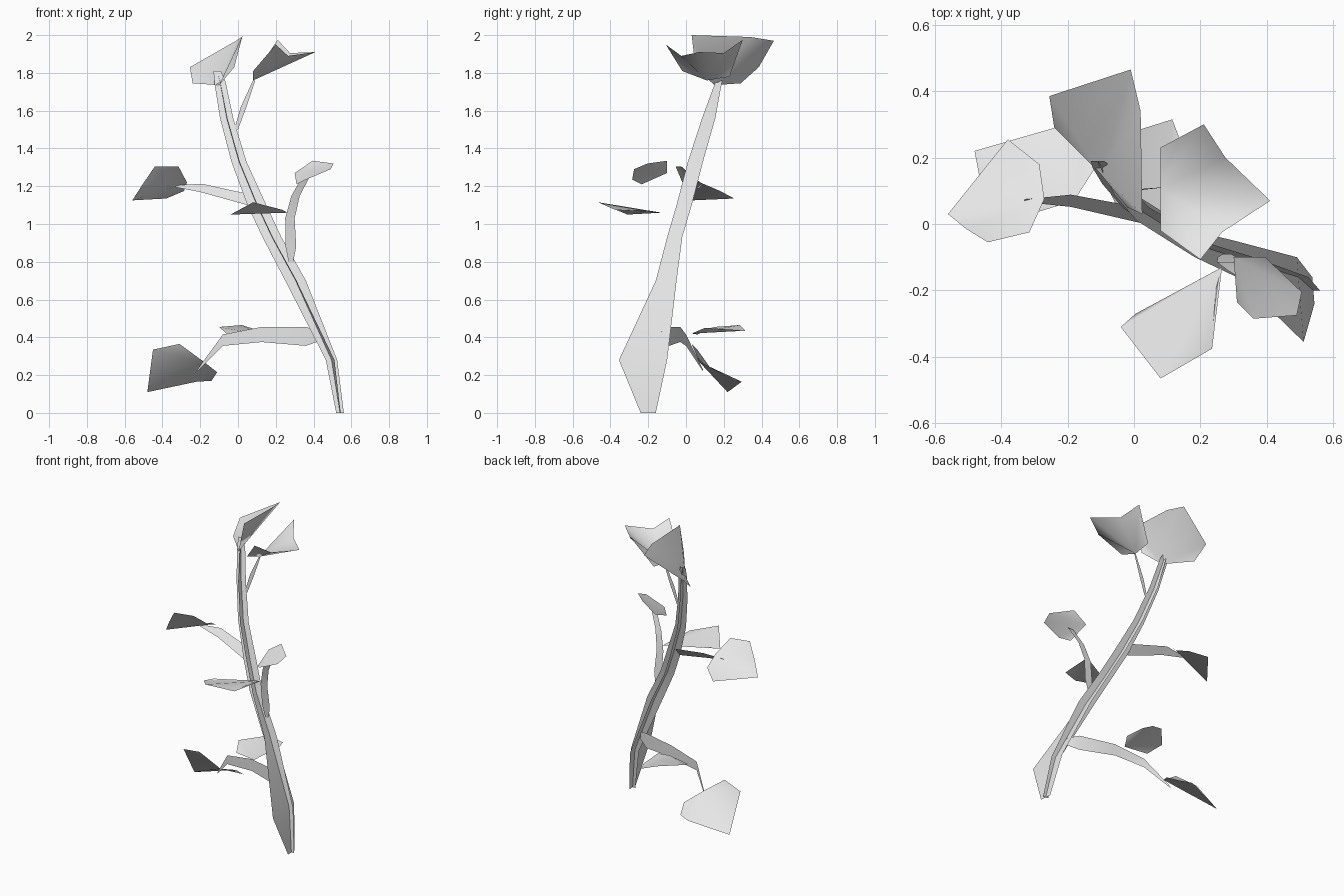
import bpy
from mathutils import Vector

# Remove the default cube only
default_cube = bpy.data.objects.get("Cube")
if default_cube:
    bpy.data.objects.remove(default_cube, do_unlink=True)

# One plain grey for the whole plant
grey = bpy.data.materials.new("plain_grey")
grey.use_nodes = True
grey.diffuse_color = (.8, .8, .8, 1)
grey.node_tree.nodes["Principled BSDF"].inputs["Base Color"].default_value = (.8, .8, .8, 1)


def add_surface(name, points, faces):
    """Create a smooth shaded open surface."""
    mesh = bpy.data.meshes.new(name)
    mesh.from_pydata([tuple(point) for point in points], [], faces)
    mesh.materials.append(grey)
    for polygon in mesh.polygons:
        polygon.use_smooth = True
    mesh.update()
    surface = bpy.data.objects.new(name, mesh)
    bpy.context.scene.collection.objects.link(surface)
    return surface


def add_ribbon(name, path, near_widths, far_widths, direction):
    """Sweep a flat ribbon along a path, widened to both sides of it."""
    across = Vector(direction)
    points = []
    for centre, near, far in zip(path, near_widths, far_widths):
        points.append(Vector(centre) - across * near)
        points.append(Vector(centre) + across * far)
    faces = [(first, first + 1, first + 3, first + 2)
             for first in range(0, len(points) - 2, 2)]
    return add_surface(name, points, faces)


def add_branch(name, path, widths, direction):
    """A branch is a ribbon with equal width on both sides."""
    return add_ribbon(name, path, widths, widths, direction)


def add_leaf(name, base, *outline):
    """A leaf is a fan of triangles opening from its base, facing upward."""
    points = [Vector(base)] + [Vector(corner) for corner in outline]
    faces = [(0, corner, corner + 1) for corner in range(1, len(outline))]
    facing = sum(((points[b] - points[a]).cross(points[c] - points[a])
                  for a, b, c in faces), Vector())
    if facing.z < 0:
        faces = [tuple(reversed(face)) for face in faces]
    return add_surface(name, points, faces)


# Trunk: two crossed ribbons sharing one leaning path
trunk_path = [
    (.54, -.2, 0), (.495, -.16, .28), (.305, -.1, .7), (.18, -.06, .93),
    (.1, -.01, 1.1), (.005, .05, 1.33), (-.06, .12, 1.56),
    (-.095, .17, 1.75), (-.11, .19, 1.81),
]
side_widths = [.02, .03, .055, .05, .05, .04, .035, .03, .02]
add_ribbon("trunk_wide_ribbon", trunk_path, side_widths, side_widths, (1, 0, 0))
front_widths = [.04, .195, .06, .04, .04, .04, .035, .015, 0]
back_widths = [.04, .06, .05, .04, .04, .04, .035, .02, 0]
add_ribbon("trunk_deep_ribbon", trunk_path, front_widths, back_widths, (-.08, 1, 0))

# Branches: tapered single ribbons
add_branch("lower_branch",
           [(.43, -.13, .405), (.36, -.09, .405), (.125, -.03, .415),
            (-.08, 0, .385), (-.215, .09, .225)],
           [.025, .05, .04, .03, .005], (0, 0, 1))
add_branch("middle_branch",
           [(.05, .02, 1.13), (-.19, .07, 1.19), (-.33, .07, 1.2)],
           [.03, .023, .005], (0, .8, 1))
add_branch("side_branch",
           [(.28, -.09, .8), (.28, -.1, .88), (.275, -.115, 1.03),
            (.305, -.14, 1.15), (.36, -.175, 1.25)],
           [.012, .028, .025, .022, .02], (1, 0, 0))
add_branch("upper_branch",
           [(-.01, .1, 1.5), (.03, .105, 1.62), (.085, .11, 1.76)],
           [.01, .015, .006], (1, 0, 0))

# Leaves, each listed from its base around the edge
add_leaf("crown_leaf", (-.1, .15, 1.735),
         (-.24, .29, 1.745), (-.255, .385, 1.83), (-.01, .465, 1.97),
         (.02, .34, 1.99), (.025, .03, 2), (-.02, .05, 1.83))
add_leaf("upper_leaf", (.08, .11, 1.76),
         (.08, .23, 1.78), (.21, .3, 1.975), (.275, .2, 1.905),
         (.41, .07, 1.91), (.265, -.025, 1.89), (.2, -.107, 1.95),
         (.08, -.02, 1.81))
add_leaf("middle_leaf", (-.27, .075, 1.22),
         (-.285, .18, 1.175), (-.38, .255, 1.135), (-.56, .03, 1.125),
         (-.505, -.015, 1.21), (-.44, -.055, 1.305), (-.315, -.025, 1.305))
add_leaf("lower_leaf", (-.18, .07, .27),
         (-.11, .18, .215), (-.14, .26, .17), (-.22, .295, .165),
         (-.48, .22, .11), (-.45, .06, .335), (-.31, .03, .365))
add_leaf("lower_branch_leaf", (.1, .03, .42),
         (-.055, .06, .415), (-.1, .15, .455), (.02, .285, .465),
         (.115, .315, .435), (.14, .25, .44), (.14, .1, .45))
add_leaf("side_leaf", (.3, -.1, 1.27),
         (.395, -.1, 1.335), (.505, -.205, 1.32), (.49, -.275, 1.29),
         (.36, -.285, 1.235), (.31, -.235, 1.21))
add_leaf("front_leaf", (.265, -.13, 1.06),
         (.245, -.2, 1.07), (.235, -.375, 1.075), (.08, -.465, 1.115),
         (-.04, -.31, 1.05), (.005, -.27, 1.06), (.21, -.16, 1.06))
